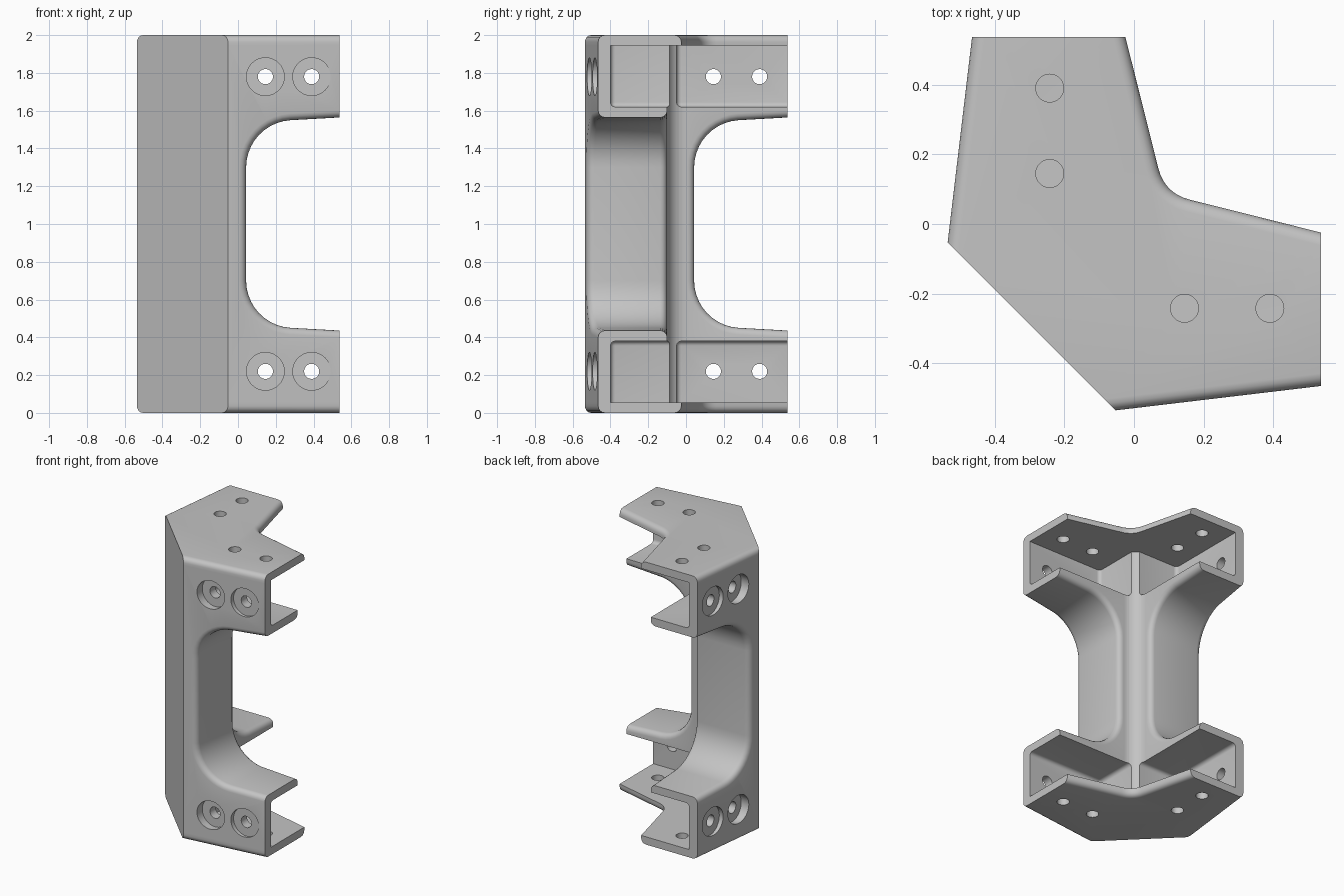
import bpy, bmesh, math
from mathutils import Matrix

if "Cube" in bpy.data.objects:
    bpy.data.objects.remove(bpy.data.objects["Cube"])

grey = bpy.data.materials.new("plain grey")
grey.use_nodes = True
grey.diffuse_color = (0.55, 0.55, 0.55, 1)
grey.node_tree.nodes["Principled BSDF"].inputs["Base Color"].default_value = (0.55, 0.55, 0.55, 1)

REACH = 0.8          # arms are built overlong and trimmed afterwards
END = 0.537          # arm end plane
CAP = 0.055          # thickness of the end plates
SWAP = Matrix(((0, 1, 0, 0), (1, 0, 0, 0), (0, 0, 1, 0), (0, 0, 0, 1)))


def arc(cx, cy, r, a0, a1, n):
    angles = [math.radians(a0 + (a1 - a0) * i / n) for i in range(n + 1)]
    return [(cx + r * math.cos(a), cy + r * math.sin(a)) for a in angles]


def finish(name, bm, swap=False):
    """Make the object; swap mirrors it across the diagonal."""
    if swap:
        bm.transform(SWAP)
    bm.normal_update()
    bmesh.ops.recalc_face_normals(bm, faces=bm.faces[:])
    mesh = bpy.data.meshes.new(name)
    bm.to_mesh(mesh)
    bm.free()
    ob = bpy.data.objects.new(name, mesh)
    bpy.context.scene.collection.objects.link(ob)
    return ob


def prism(name, pts, lo, hi, along_y=False, swap=False):
    """Closed solid from a flat outline, along z or along y."""
    bm = bmesh.new()
    place = (lambda p, h: (p[0], h, p[1])) if along_y else (lambda p, h: (p[0], p[1], h))
    near, far = [[bm.verts.new(place(p, h)) for p in pts] for h in (lo, hi)]
    bm.faces.new(near)
    bm.faces.new(far[::-1])
    for i in range(len(pts)):
        bm.faces.new((near[i], near[i - 1], far[i - 1], far[i]))
    return finish(name, bm, swap)


def box(name, lo, hi, swap=False, rounding=0):
    bm = bmesh.new()
    bmesh.ops.create_cube(bm, size=1)
    for v in bm.verts:
        v.co = [(a + b) / 2 + c * (b - a) for a, b, c in zip(lo, hi, v.co)]
    if rounding:
        bmesh.ops.bevel(bm, geom=bm.edges[:], offset=rounding, segments=4, profile=0.5, affect="EDGES")
    return finish(name, bm, swap)


def drill(name, x, y, z, r, length, upright, swap):
    bm = bmesh.new()
    bmesh.ops.create_cone(bm, cap_ends=True, segments=40, radius1=r, radius2=r, depth=length)
    if not upright:
        bm.transform(Matrix.Rotation(math.pi / 2, 4, "X"))
    bm.transform(Matrix.Translation((x, y, z)))
    return finish(name, bm, swap)


def apply_modifiers(ob):
    bpy.context.view_layer.update()
    graph = bpy.context.evaluated_depsgraph_get()
    mesh = bpy.data.meshes.new_from_object(ob.evaluated_get(graph))
    ob.modifiers.clear()
    ob.data = mesh


def cut(ob, cutter):
    mod = ob.modifiers.new("cut", "BOOLEAN")
    mod.operation, mod.solver, mod.object = "DIFFERENCE", "EXACT", cutter
    apply_modifiers(ob)
    bpy.data.objects.remove(cutter)


def round_edges(ob):
    bevel = ob.modifiers.new("round", "BEVEL")
    bevel.width, bevel.segments = 0.036, 4
    bevel.limit_method, bevel.angle_limit = "ANGLE", math.radians(40)
    bevel.use_clamp_overlap = False
    apply_modifiers(ob)


def trim(ob):
    """Cut the arm ends square and slice off the outer corner."""
    for swap in (False, True):
        cut(ob, box("arm_trim", (END, -2, -1), (3, 2, 3), swap))
    cut(ob, prism("corner_trim", [(0.412, -1), (-1, 0.412), (-2, -2)], -1, 3))


def complete(ob):
    ob.data.materials.clear()
    ob.data.materials.append(grey)
    bpy.ops.object.select_all(action="DESELECT")
    ob.select_set(True)
    bpy.context.view_layer.objects.active = ob
    bpy.ops.object.shade_smooth_by_angle(angle=math.radians(30))


def inner_y(x):
    return -0.025 + 0.25 * (END - x)


# Outer walls shared by all parts: both splayed arms and the corner between
wall = (REACH, -0.465 - 0.1186 * (END - REACH))
outer = [wall, (-0.6, -0.6), wall[::-1]]

# Frame: L-shaped column with a groove down its inside corner
frame_plan = arc(0, 0, 0.1, 180, 270, 8) + [(REACH, -0.1)] + outer + [(-0.1, REACH)]
frame = prism("bracket_frame", frame_plan, -0.2, 2.2)

# Tall windows leave upper and lower arms
window = [(1, 0.41), (1, 1.59)] + arc(0.293, 1.30, 0.25, 94, 180, 10) + arc(0.293, 0.70, 0.25, 180, 266, 10)
for swap in (False, True):
    cut(frame, prism("window", window, -1, 1, True, swap))
round_edges(frame)
trim(frame)
cut(frame, box("base_trim", (-2, -2, -1), (2, 2, CAP)))
cut(frame, box("head_trim", (-2, -2, 2 - CAP), (2, 2, 3)))

# Pockets and counterbored wall holes in each arm
for low, high, z in ((-0.5, 0.38, 0.22), (1.62, 2.5, 1.78)):
    for swap in (False, True):
        cut(frame, box("pocket", (-0.05, -0.4, low), (1, 1, high), swap, 0.025))
        for x in (0.145, 0.39):
            cut(frame, drill("wall_hole", x, -0.5, z, 0.04, 0.4, False, swap))
            cut(frame, drill("counterbore", x, -0.664, z, 0.1, 0.4, False, swap))
complete(frame)

# End plates, rounded on the outside rim, with upright screw holes
curve = []
for i in range(9):                       # rounded inside corner
    t = i / 8
    a, b, c = (1 - t) ** 2, 2 * t * (1 - t), t * t
    curve.append((a * 0.07 + b * 0.088 + c * 0.16, a * 0.16 + b * 0.088 + c * 0.07))
rim = (REACH, inner_y(REACH))
plate_plan = curve + [rim] + outer + [rim[::-1]]
for name, low, high, cut_low, cut_high in (
    ("lower_plate", 0, 0.5, CAP, 1),
    ("upper_plate", 1.5, 2, 1, 2 - CAP),
):
    plate = prism(name, plate_plan, low, high)
    round_edges(plate)
    trim(plate)
    cut(plate, box("plate_trim", (-2, -2, cut_low), (2, 2, cut_high)))
    for swap in (False, True):
        for x in (0.145, 0.39):
            cut(plate, drill("plate_hole", x, -0.242, (low + high) / 2, 0.04, 0.8, True, swap))
    complete(plate)
